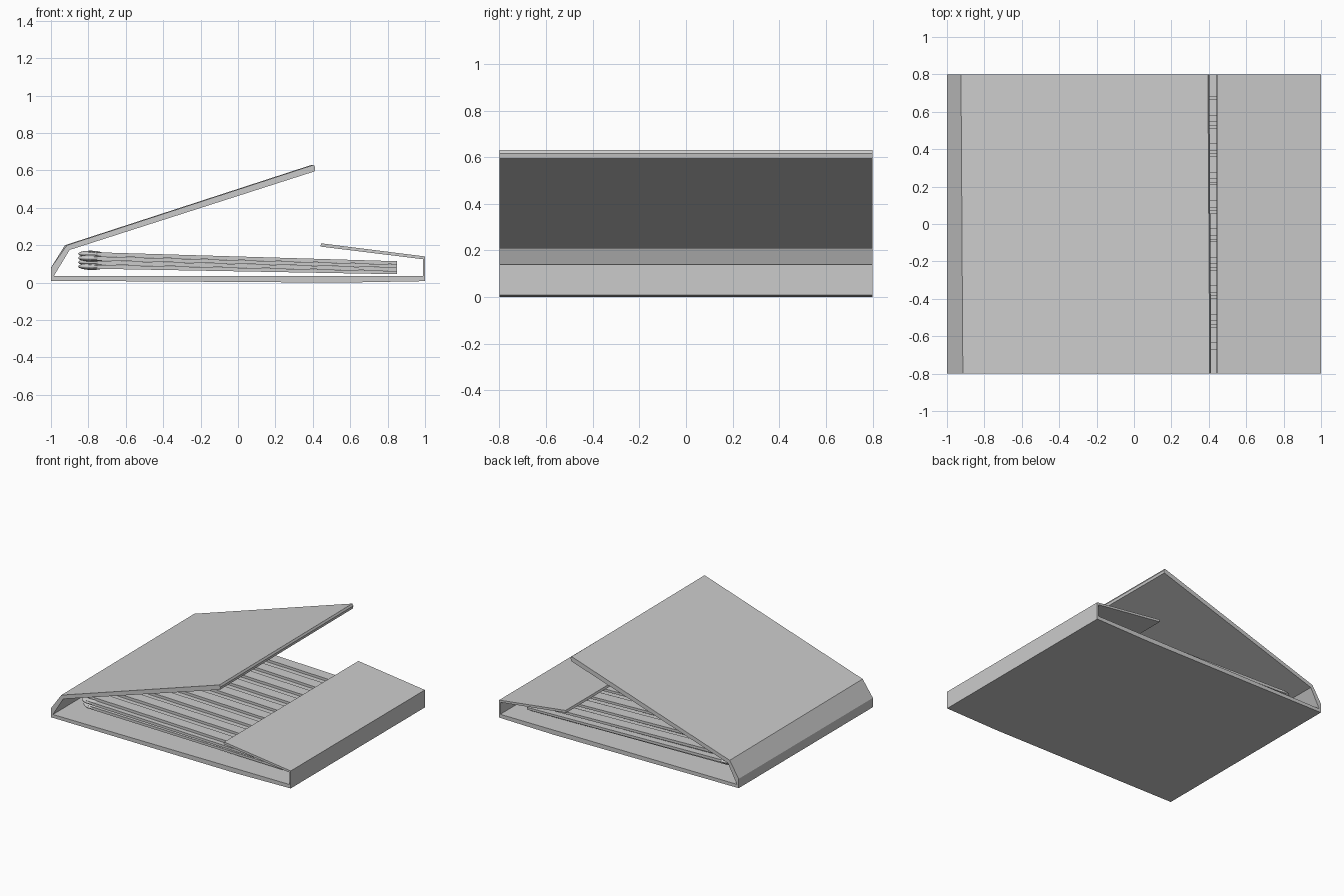
import bpy, bmesh, math
from mathutils import Matrix

if "Cube" in bpy.data.objects:
    bpy.data.objects.remove(bpy.data.objects["Cube"])

grey = bpy.data.materials.new("plain grey")
grey.diffuse_color = (0.6, 0.6, 0.6, 1)
grey.use_nodes = True
grey.node_tree.nodes["Principled BSDF"].inputs["Base Color"].default_value = grey.diffuse_color


def finish(bm, name):
    bmesh.ops.recalc_face_normals(bm, faces=bm.faces)
    mesh = bpy.data.meshes.new(name)
    bm.to_mesh(mesh)
    bm.free()
    mesh.materials.append(grey)
    obj = bpy.data.objects.new(name, mesh)
    bpy.context.collection.objects.link(obj)
    return obj


def extrude_profile(bm, points, y0, y1):
    """Prism from an x-z outline running from y0 to y1."""
    face = bm.faces.new([bm.verts.new((x, y0, z)) for x, z in points])
    new = bmesh.ops.extrude_face_region(bm, geom=[face])["geom"]
    moved = [v for v in new if isinstance(v, bmesh.types.BMVert)]
    bmesh.ops.translate(bm, verts=moved, vec=(0, y1 - y0, 0))


# Folded card cover: base, creased spine, raised lid and striking flap
cover = [(-1, 0.01), (0.55, 0), (1, 0.008), (1, 0.14), (0.445, 0.21), (0.44, 0.193),
         (0.99, 0.125), (0.99, 0.035), (-0.985, 0.035), (-0.9, 0.175),
         (0.41, 0.595), (0.413, 0.615), (0.405, 0.63), (-0.915, 0.2), (-1, 0.08)]
bm = bmesh.new()
extrude_profile(bm, cover, -0.8, 0.8)
for v in bm.verts:  # the lid sits very slightly askew
    if v.co.y > 0 and v.co.z > 0.17 and v.co.x < 0.43:
        v.co.x -= 0.01
finish(bm, "folded_cover")

# Four stacked layers of flat matches, fanning slightly towards the heads
shifts = (0.0, 0.03, -0.02, 0.015)
for layer, shift in enumerate(shifts):
    left, right = 0.075 + 0.0225 * layer, 0.045 + 0.0175 * layer
    sticks, heads = bmesh.new(), bmesh.new()
    for i in range(9):
        y = (i - 4) * 0.152 + shift
        extrude_profile(sticks, [(-0.8, left), (0.85, right),
                                 (0.85, right + 0.017), (-0.8, left + 0.021)],
                        y - 0.043, y + 0.043)
        place = (Matrix.Translation((-0.785, y, left + 0.0105))
                 @ Matrix.Rotation(math.radians(1), 4, 'Y')
                 @ Matrix.Rotation(math.radians(90), 4, 'Y')
                 @ Matrix.Diagonal((0.018, 0.052, 0.07, 1)))
        bmesh.ops.create_uvsphere(heads, u_segments=16, v_segments=8, radius=1, matrix=place)
    finish(sticks, f"match_sticks_{layer + 1}")
    head_obj = finish(heads, f"match_heads_{layer + 1}")
    for poly in head_obj.data.polygons:
        poly.use_smooth = True
